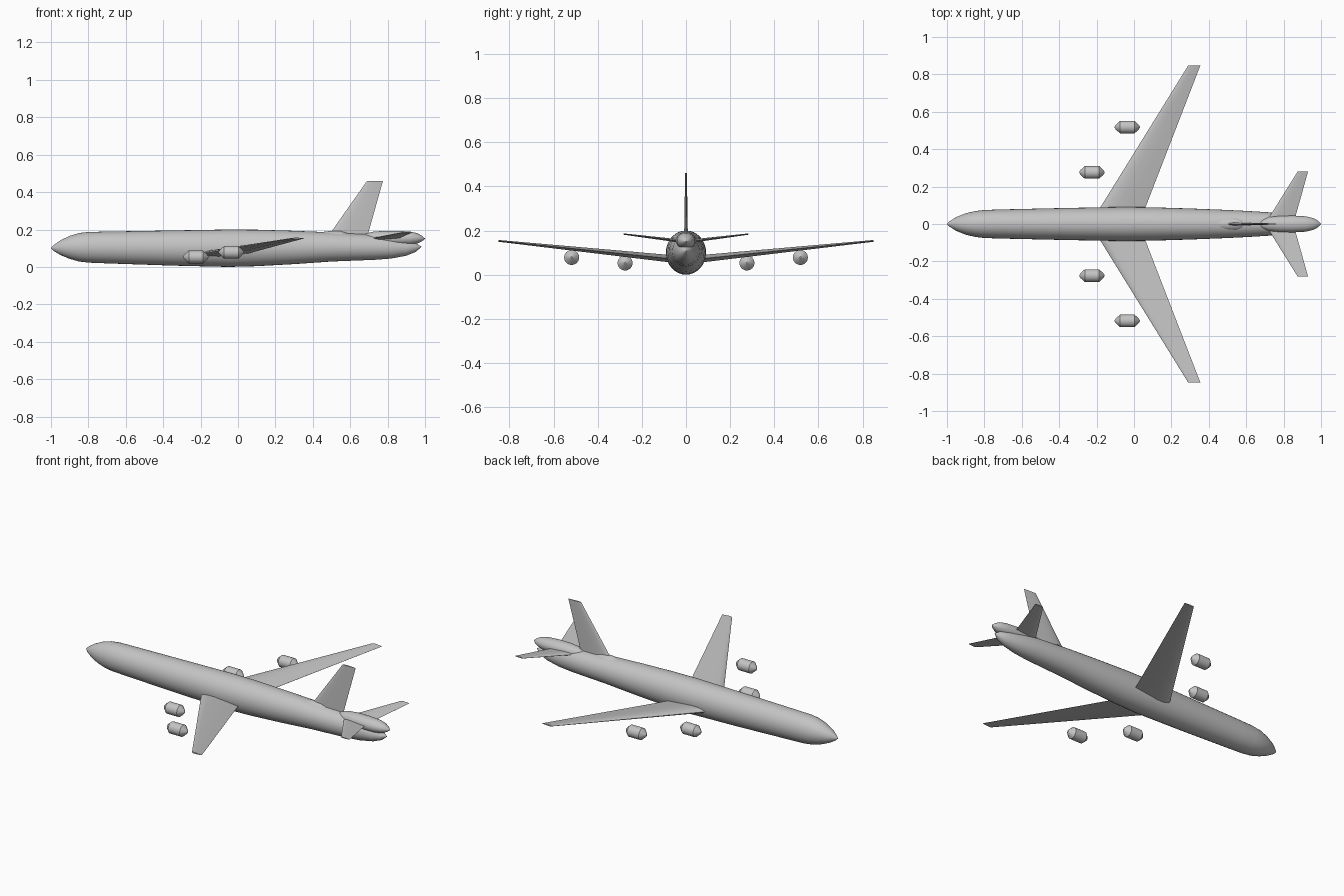
import bpy, bmesh, math
from mathutils import Vector

cube = bpy.data.objects.get("Cube")
if cube:
    bpy.data.objects.remove(cube, do_unlink=True)

grey = bpy.data.materials.new("airframe_grey")
grey.use_nodes = True
colour = (0.55, 0.55, 0.55, 1)
grey.diffuse_color = colour
grey.node_tree.nodes["Principled BSDF"].inputs["Base Color"].default_value = colour


def loft(name, rings, angle):
    """Skin a closed body over equal rings of points, capping both ends."""
    bm = bmesh.new()
    loops = [[bm.verts.new(p) for p in ring] for ring in rings]
    n = len(loops[0])
    for a, b in zip(loops, loops[1:]):
        for i in range(n):
            j = (i + 1) % n
            bm.faces.new((a[i], a[j], b[j], b[i]))
    bm.faces.new(loops[0])
    bm.faces.new(loops[-1])
    bmesh.ops.remove_doubles(bm, verts=bm.verts, dist=0.0002)
    bmesh.ops.recalc_face_normals(bm, faces=bm.faces)
    mesh = bpy.data.meshes.new(name)
    bm.to_mesh(mesh)
    bm.free()
    mesh.materials.append(grey)
    obj = bpy.data.objects.new(name, mesh)
    bpy.context.collection.objects.link(obj)
    bpy.ops.object.select_all(action='DESELECT')
    obj.select_set(True)
    bpy.context.view_layer.objects.active = obj
    bpy.ops.object.shade_smooth_by_angle(angle=math.radians(angle))
    return obj


def body(name, stations, y=0, sides=32, angle=35):
    """Stations are (x, bottom z, top z, half width)."""
    rings = []
    for x, low, high, half in stations:
        mid, tall = (low + high) / 2, (high - low) / 2
        turns = [math.tau * i / sides for i in range(sides)]
        rings.append([(x, y + half * math.cos(t), mid + tall * math.sin(t)) for t in turns])
    return loft(name, rings, angle)


# Slim wing section as (chord fraction, thickness fraction)
SECTION = [(0, 0), (0.04, 0.5), (0.15, 0.9), (0.35, 1), (0.65, 0.6), (1, 0.03)]
OUTLINE = SECTION + [(c, -t) for c, t in reversed(SECTION[1:])]


def surface(name, root, tip, thick_axis):
    """Each end is (leading edge point, chord, half thickness)."""
    axis = Vector(thick_axis)
    rings = [[Vector(p) + Vector((c * chord, 0, 0)) + axis * t * half for c, t in OUTLINE]
             for p, chord, half in (root, tip)]
    return loft(name, rings, 30)


# Fuselage
body("fuselage", [
    (-1, 0.1, 0.101, 0.0005), (-0.985, 0.085, 0.117, 0.015), (-0.95, 0.064, 0.142, 0.037),
    (-0.9, 0.043, 0.166, 0.057), (-0.85, 0.029, 0.181, 0.069), (-0.8, 0.023, 0.187, 0.075),
    (-0.7, 0.019, 0.189, 0.078), (-0.35, 0.007, 0.195, 0.086), (-0.05, 0, 0.2, 0.091),
    (0.1, 0.004, 0.199, 0.089), (0.3, 0.015, 0.193, 0.083), (0.5, 0.029, 0.185, 0.075),
    (0.6, 0.033, 0.179, 0.07), (0.73, 0.038, 0.172, 0.062), (0.82, 0.045, 0.16, 0.052),
    (0.9, 0.06, 0.143, 0.038), (0.95, 0.08, 0.127, 0.023), (0.98, 0.106, 0.109, 0.001)])

# Intake fairing ahead of the fin and tail pod behind it
body("fin_fairing", [
    (0.34, 0.158, 0.16, 0.001), (0.42, 0.135, 0.183, 0.025), (0.5, 0.117, 0.193, 0.037),
    (0.55, 0.118, 0.192, 0.037), (0.58, 0.13, 0.183, 0.028), (0.605, 0.155, 0.157, 0.001)])
body("tail_pod", [
    (0.66, 0.154, 0.156, 0.001), (0.68, 0.135, 0.177, 0.023), (0.72, 0.12, 0.188, 0.037),
    (0.78, 0.114, 0.193, 0.044), (0.85, 0.113, 0.193, 0.045), (0.92, 0.117, 0.189, 0.041),
    (0.96, 0.126, 0.18, 0.031), (0.985, 0.138, 0.166, 0.017), (1, 0.15, 0.152, 0.001)])

# Vertical fin
surface("fin", ((0.465, 0, 0.14), 0.22, 0.009), ((0.69, 0, 0.46), 0.085, 0.004), (0, 1, 0))

# Paired wings, tailplanes and engines
for side, s in (("left", 1), ("right", -1)):
    surface(side + "_wing", ((-0.235, 0, 0.065), 0.262, 0.018),
            ((0.29, s * 0.848, 0.153), 0.065, 0.004), (0, 0, 1))
    surface(side + "_tailplane", ((0.7, 0, 0.149), 0.152, 0.008),
            ((0.876, s * 0.282, 0.184), 0.055, 0.003), (0, 0, 1))
    for place, x, y, z in (("inner", -0.225, 0.276, 0.053), ("outer", -0.036, 0.518, 0.078)):
        shape = [(-0.067, 0.004), (-0.06, 0.014), (-0.038, 0.034),
                 (0.038, 0.034), (0.06, 0.014), (0.067, 0.004)]
        body(f"{side}_{place}_engine", [(x + dx, z - r, z + r, r) for dx, r in shape],
             y=s * y, sides=24, angle=30)
